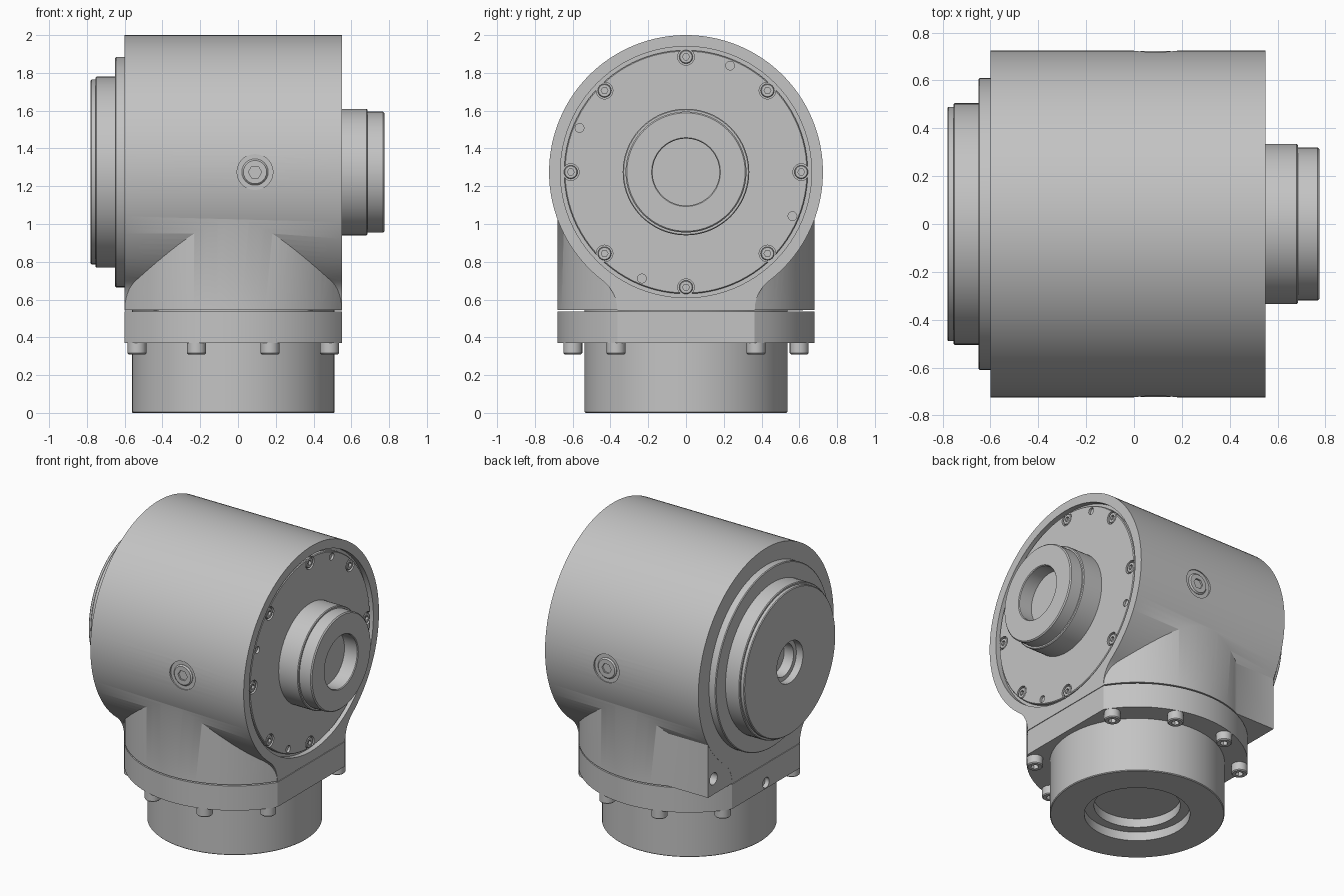
import bpy, bmesh
from math import pi, sin, cos, acos, atan2, sqrt, radians
from mathutils import Vector

if "Cube" in bpy.data.objects:
    bpy.data.objects.remove(bpy.data.objects["Cube"])

grey = bpy.data.materials.new("machined grey")
grey.use_nodes = True
grey.diffuse_color = (0.55, 0.55, 0.55, 1)
grey.node_tree.nodes["Principled BSDF"].inputs["Base Color"].default_value = (0.55, 0.55, 0.55, 1)

X, Y, Z = Vector((1, 0, 0)), Vector((0, 1, 0)), Vector((0, 0, 1))
AXIS_Z = 1.275          # height of the horizontal axis
BODY_R = 0.725
NECK_X = -0.025         # centre of the vertical axis
NECK_R = 0.68
LEFT, RIGHT = 0.55, -0.6
HUB = Vector((0, 0, AXIS_Z))
parts = []


def finish(name, bm):
    bmesh.ops.recalc_face_normals(bm, faces=bm.faces)
    mesh = bpy.data.meshes.new(name)
    bm.to_mesh(mesh)
    bm.free()
    mesh.materials.append(grey)
    ob = bpy.data.objects.new(name, mesh)
    bpy.context.collection.objects.link(ob)
    parts.append(ob)
    return ob


def lathe(name, profile, axis=Z, origin=Vector(), segs=96):
    """Revolve (radius, height[, 'hex']) points around an axis."""
    bm = bmesh.new()
    q = axis.to_track_quat('Z', 'Y')
    rings = []
    for r, h, *hexed in profile:
        ring = []
        for i in range(segs if r else 1):
            t = 2 * pi * i / segs
            rr = r * cos(pi / 6) / cos((t % (pi / 3)) - pi / 6) if hexed else r
            ring.append(bm.verts.new(origin + q @ Vector((rr * cos(t), rr * sin(t), h))))
        rings.append(ring)
    for a, b in zip(rings, rings[1:]):
        for i in range(segs):
            j = (i + 1) % segs
            if len(a) == 1:
                bm.faces.new((a[0], b[i], b[j]))
            elif len(b) == 1:
                bm.faces.new((a[i], a[j], b[0]))
            else:
                bm.faces.new((a[i], a[j], b[j], b[i]))
    return finish(name, bm)


def rod(name, r, lo, hi, axis=Z, origin=Vector(), segs=32):
    return lathe(name, [(0, lo), (r, lo), (r, hi), (0, hi)], axis, origin, segs)


def prism(name, points, axis, lo, hi):
    bm = bmesh.new()
    place = (lambda u, v: (lo, u, v)) if axis == X else (lambda u, v: (u, v, lo))
    face = bm.faces.new([bm.verts.new(place(u, v)) for u, v in points])
    ext = bmesh.ops.extrude_face_region(bm, geom=[face])["geom"]
    moved = [v for v in ext if isinstance(v, bmesh.types.BMVert)]
    bmesh.ops.translate(bm, verts=moved, vec=axis * (hi - lo))
    return finish(name, bm)


def combine(ob, tool, operation='DIFFERENCE'):
    mod = ob.modifiers.new("cut", 'BOOLEAN')
    mod.object, mod.operation, mod.solver = tool, operation, 'EXACT'
    bpy.context.view_layer.objects.active = ob
    bpy.ops.object.modifier_apply(modifier=mod.name)
    parts.remove(tool)
    bpy.data.objects.remove(tool)


def arc(cx, cy, r, a0, a1, n):
    return [(cx + r * cos(a0 + (a1 - a0) * i / n), cy + r * sin(a0 + (a1 - a0) * i / n))
            for i in range(n + 1)]


def flat_sided_circle(half):
    a = acos(half / NECK_R)
    return arc(NECK_X, 0, NECK_R, a, pi - a, 32) + arc(NECK_X, 0, NECK_R, pi + a, 2 * pi - a, 32)


def screw(name, r, top, axis, origin):
    """Socket head screw whose head ends at height top along the axis."""
    c = r * 0.12
    lathe(name, [(0, top - 0.07), (r, top - 0.07), (r, top - c), (r - c, top),
                 (r * 0.5, top, 'hex'), (r * 0.5, top - 0.03, 'hex'), (0, top - 0.03)],
          axis, origin, 24)


# Housing: horizontal barrel filleted down into a flat-sided foot
foot = sqrt(NECK_R ** 2 - (LEFT - NECK_X) ** 2)
fillet = 0.2
fy = foot + fillet
fz = AXIS_Z - sqrt((BODY_R + fillet) ** 2 - fy ** 2)
touch = atan2(fz - AXIS_Z, fy)
side = arc(fy, fz, fillet, pi, pi + touch, 10)[:-1]
outline = side + arc(0, AXIS_Z, BODY_R, touch, pi - touch, 110) + [(-y, z) for y, z in reversed(side)]
housing = prism("housing", outline, X, RIGHT, LEFT)

# Round neck and corner block merged into the barrel
combine(housing, prism("neck", flat_sided_circle(0.573), Z, 0.545, 1.2), 'UNION')
corner = [(RIGHT + 0.001, 0.2), (-0.3, 0.2), (-0.3, 0.62), (RIGHT + 0.001, 0.62)]
combine(housing, prism("corner_block", corner, Z, 0.543, 1.1), 'UNION')

# Recess for the end plate, side plug seats and the corner hole
combine(housing, rod("recess", 0.665, 0.515, 0.7, X, HUB, 96))
combine(housing, rod("corner_hole", 0.04, 0.5, 0.7, -X, Vector((0, 0.56, 0.65))))
for label, d in (("front", -Y), ("back", Y)):
    seat = HUB + X * 0.09
    combine(housing, rod("seat", 0.095, 0.712, 0.8, d, seat))
    screw(label + "_plug", 0.07, 0.723, d, seat)

# End plate with output boss and blind bore
plate = lathe("end_plate", [
    (0, 0.505), (0.645, 0.505), (0.645, 0.535), (0.64, 0.54), (0.335, 0.54), (0.335, 0.68),
    (0.33, 0.685), (0.32, 0.685), (0.32, 0.768), (0.313, 0.775), (0.182, 0.775),
    (0.177, 0.77), (0.177, 0.675), (0, 0.675)], X, HUB)
for i in range(8):
    a = i * pi / 4
    spot = HUB + Vector((0, cos(a), sin(a))) * 0.61
    combine(plate, rod("pocket", 0.044, 0.522, 0.6, X, spot))
    screw("plate_screw", 0.036, 0.538, X, spot)
for i in range(4):
    a = radians(67.5) + i * pi / 2
    combine(plate, rod("pin_hole", 0.023, 0.525, 0.6, X, HUB + Vector((0, cos(a), sin(a))) * 0.61))

# Stepped cover on the opposite end
lathe("stepped_cover", [
    (0, 0.58), (0.61, 0.58), (0.61, 0.645), (0.605, 0.65), (0.505, 0.65), (0.505, 0.75),
    (0.5, 0.755), (0.49, 0.755), (0.49, 0.775), (0.485, 0.78), (0.14, 0.78), (0.14, 0.73),
    (0.11, 0.73), (0.11, 0.66), (0, 0.66)], -X, HUB)

# Flange with a small notch
flange = prism("flange", flat_sided_circle(0.575), Z, 0.37, 0.537)
combine(flange, rod("notch", 0.035, 0.57, 0.7, -X, Vector((0, 0, 0.41))))

# Base cylinder with stepped recess underneath
lathe("base", [
    (0, 0.12), (0.265, 0.12), (0.265, 0.06), (0.325, 0.06), (0.325, 0), (0.532, 0),
    (0.537, 0.005), (0.537, 0.6), (0, 0.6)], Z, X * NECK_X)

# Screws hanging under the flange
for deg in (36, 72, 108, 144, 216, 252, 288, 324):
    a = radians(deg)
    screw("flange_screw", 0.05, 0.06, -Z,
          Vector((NECK_X + 0.63 * cos(a), 0.63 * sin(a), 0.37)))

bpy.ops.object.select_all(action='DESELECT')
for ob in parts:
    ob.select_set(True)
bpy.context.view_layer.objects.active = housing
bpy.ops.object.shade_smooth_by_angle(angle=radians(30))
